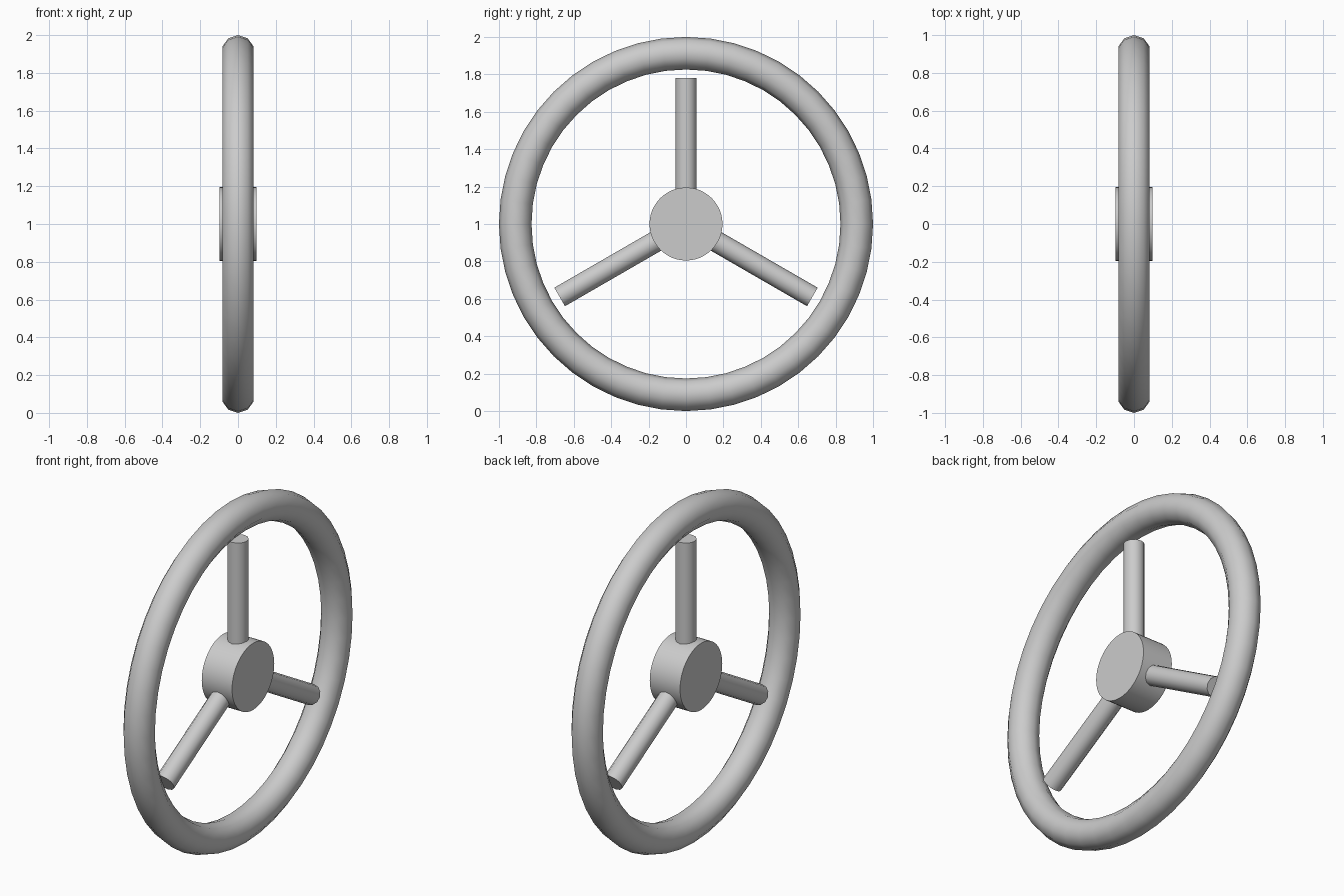
import bpy, math
from mathutils import Matrix

if "Cube" in bpy.data.objects:
    bpy.data.objects.remove(bpy.data.objects["Cube"])

CENTRE = (0, 0, 1)

def finish(name, smooth_angle=40):
    ob = bpy.context.object
    ob.name = name
    bpy.ops.object.shade_smooth_by_angle(angle=math.radians(smooth_angle))
    return ob

# rim: ring standing in the YZ plane
bpy.ops.mesh.primitive_torus_add(major_radius=0.913, minor_radius=0.087,
    major_segments=48, minor_segments=10, location=CENTRE,
    rotation=(0, math.pi / 2, 0))
finish("rim")

# hub: short drum along X
bpy.ops.mesh.primitive_cylinder_add(vertices=48, radius=0.195, depth=0.196,
    location=CENTRE, rotation=(0, math.pi / 2, 0))
finish("hub")

# three round spokes, stopping just short of the rim
INNER, OUTER = 0.05, 0.78
for i in range(3):
    bpy.ops.mesh.primitive_cylinder_add(vertices=12, radius=0.057, depth=OUTER - INNER)
    spoke = finish(f"spoke_{i + 1}")
    spoke.matrix_world = (Matrix.Translation(CENTRE)
        @ Matrix.Rotation(i * math.tau / 3, 4, 'X')
        @ Matrix.Translation((0, 0, (INNER + OUTER) / 2)))
